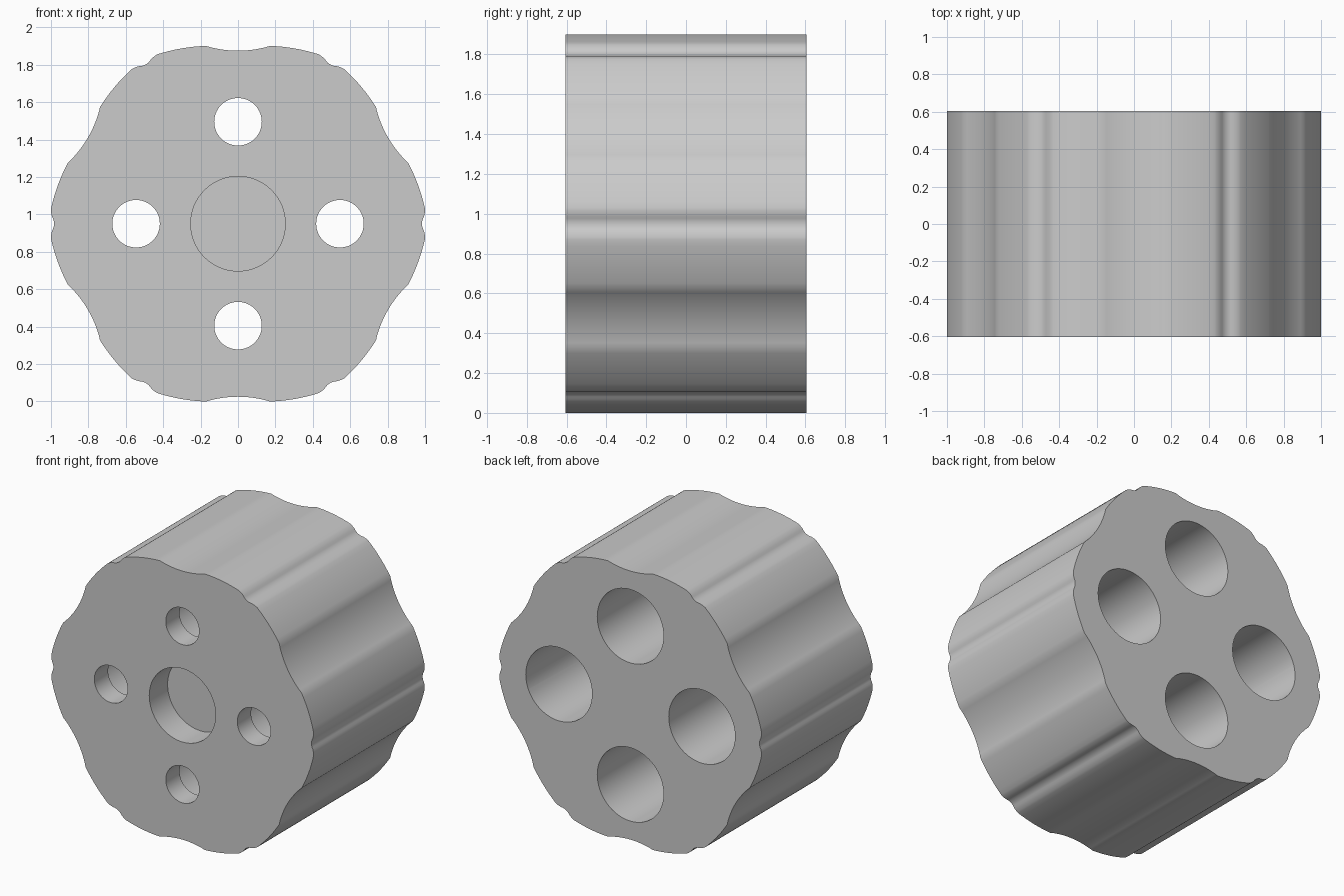
import bpy
import bmesh
from math import sin, cos, pi, radians, hypot, atan2

cube = bpy.data.objects.get("Cube")
if cube:
    bpy.data.objects.remove(cube, do_unlink=True)

CENTRE_Z = 0.95
HALF_DEPTH = 0.605
BORE = 0.253
PIN = 0.127
HOLE_RING = 0.545

grey = bpy.data.materials.new("plain grey")
grey.use_nodes = True
grey.diffuse_color = (0.6, 0.6, 0.6, 1)
grey.node_tree.nodes["Principled BSDF"].inputs["Base Color"].default_value = (0.6, 0.6, 0.6, 1)


def prism(name, outline, y0, y1):
    """Extrude an (x, z) outline along y."""
    bm = bmesh.new()
    face = bm.faces.new([bm.verts.new((x, y0, z)) for x, z in outline])
    new = bmesh.ops.extrude_face_region(bm, geom=[face])["geom"]
    moved = [v for v in new if isinstance(v, bmesh.types.BMVert)]
    bmesh.ops.translate(bm, verts=moved, vec=(0, y1 - y0, 0))
    bmesh.ops.recalc_face_normals(bm, faces=bm.faces)
    mesh = bpy.data.meshes.new(name)
    bm.to_mesh(mesh)
    bm.free()
    mesh.materials.append(grey)
    obj = bpy.data.objects.new(name, mesh)
    bpy.context.collection.objects.link(obj)
    return obj


def circle(x, z, r, n=64):
    return [(x + r * cos(2 * pi * i / n), z + r * sin(2 * pi * i / n)) for i in range(n)]


# Half of one lobe as (degrees, radius): notch, lip, convex flank, hollow
half = [(0, 0.984), (0.8, 0.985), (1.5, 0.989), (2.2, 0.995), (3, 0.999), (3.8, 1.002), (4.6, 1.003)]
half += [(4.6 + 15.2 * t / 8, 1.003 - 0.037 * t / 8) for t in range(1, 9)]
for i in range(6, -1, -1):
    side = 0.171 * i / 7
    up = 0.925 + 0.025 * (i / 7) ** 2
    half.append((30 - atan2(side, up) * 180 / pi, hypot(side, up)))

# Mirror the half lobe, then repeat it six times
lobe = half + [(60 - a, r) for a, r in half[-2:0:-1]]
outline = [(r * cos(radians(a + 60 * k)), CENTRE_Z + r * sin(radians(a + 60 * k)))
           for k in range(6) for a, r in lobe]
body = prism("fluted_body", outline, -HALF_DEPTH, HALF_DEPTH)

# Shallow centre recess, plus four stepped holes: narrow at the front, wide behind
cutters = [prism("centre_recess_cutter", circle(0, CENTRE_Z, BORE), -0.7, -HALF_DEPTH + 0.2)]
for k in range(4):
    x = HOLE_RING * cos(k * pi / 2)
    z = CENTRE_Z + HOLE_RING * sin(k * pi / 2)
    cutters.append(prism("wide_bore_cutter", circle(x, z, BORE), -HALF_DEPTH + 0.15, 0.7))
    cutters.append(prism("narrow_hole_cutter", circle(x, z, PIN), -0.7, 0))

bpy.ops.object.select_all(action="DESELECT")
bpy.context.view_layer.objects.active = body
body.select_set(True)
for cutter in cutters:
    cut = body.modifiers.new("cut", "BOOLEAN")
    cut.operation = "DIFFERENCE"
    cut.solver = "EXACT"
    cut.object = cutter
    bpy.ops.object.modifier_apply(modifier=cut.name)
    bpy.data.objects.remove(cutter, do_unlink=True)

bpy.ops.object.shade_smooth_by_angle(angle=radians(40))
